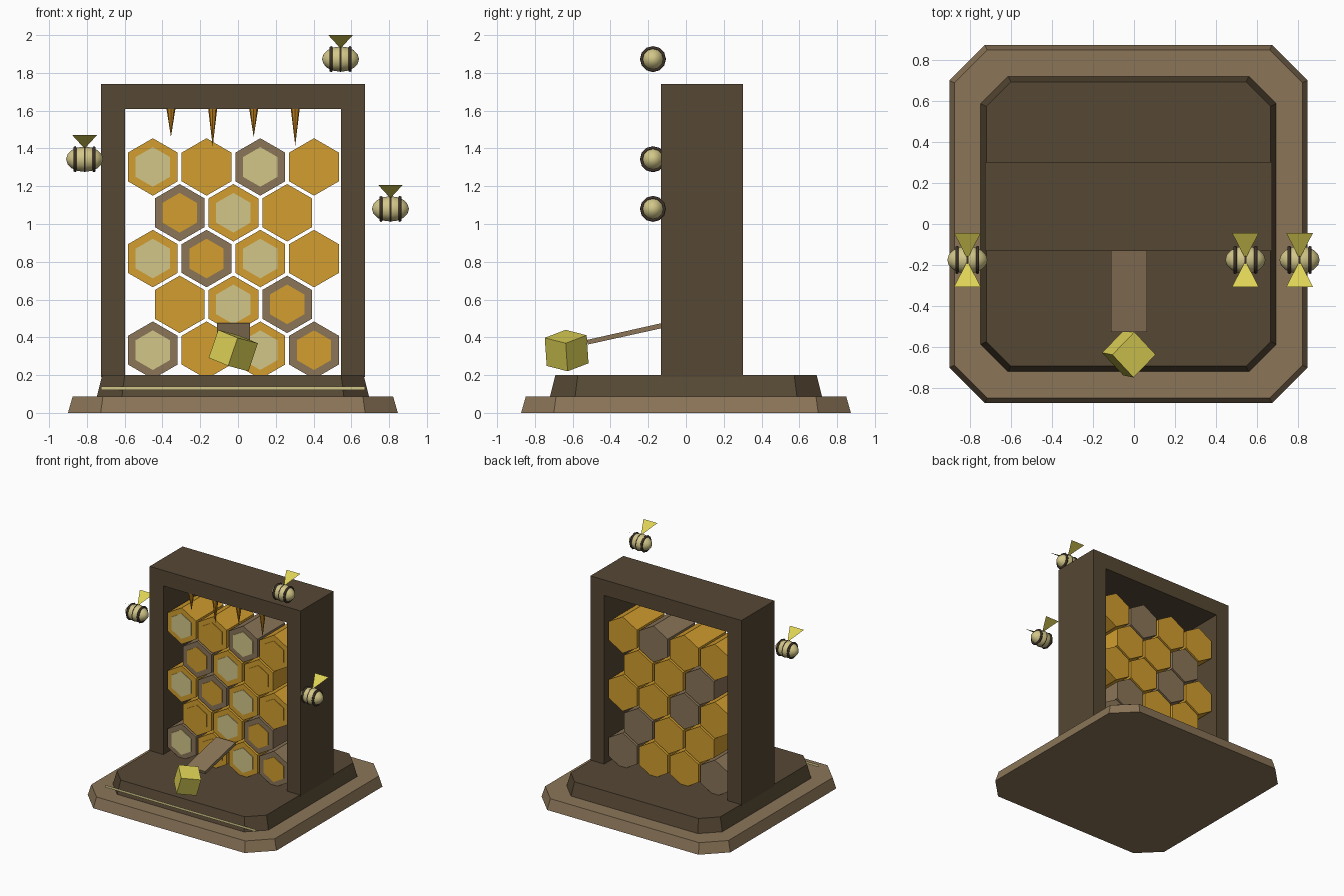
import bpy, bmesh, math
from mathutils import Matrix, Vector

if "Cube" in bpy.data.objects:
    bpy.data.objects.remove(bpy.data.objects["Cube"])


def material(name, rgb):
    m = bpy.data.materials.new(name)
    lin = [((c / 255 + 0.055) / 1.055) ** 2.4 for c in rgb]
    m.diffuse_color = (*lin, 1)
    m.use_nodes = True
    m.node_tree.nodes["Principled BSDF"].inputs["Base Color"].default_value = m.diffuse_color
    return m


DARK = material("dark wood", (86, 72, 52))
WOOD = material("light wood", (139, 117, 88))
HONEY = material("honey orange", (210, 157, 46))
PALE = material("pale wax", (210, 198, 136))
AMBER = material("amber drip", (194, 130, 28))
STRIPE = material("dark stripe", (62, 50, 42))
YELLOW = material("bright yellow", (222, 210, 86))

CX = -0.027            # middle of the stand


def mesh_object(name, verts, faces, mat):
    me = bpy.data.meshes.new(name)
    me.from_pydata([tuple(v) for v in verts], [], faces)
    me.materials.append(mat)
    ob = bpy.data.objects.new(name, me)
    bpy.context.collection.objects.link(ob)
    return ob


def loft(name, lower, upper, mat):
    """Closed solid between two outlines with the same point count."""
    n = len(lower)
    faces = [tuple(reversed(range(n))), tuple(range(n, 2 * n))]
    faces += [(i, (i + 1) % n, n + (i + 1) % n, n + i) for i in range(n)]
    ob = mesh_object(name, list(lower) + list(upper), faces, mat)
    bm = bmesh.new()
    bm.from_mesh(ob.data)
    bmesh.ops.recalc_face_normals(bm, faces=bm.faces)
    bm.to_mesh(ob.data)
    bm.free()
    return ob


def octagon(half, cut, z):
    pts = [(half, -cut), (half, cut), (cut, half), (-cut, half),
           (-half, cut), (-half, -cut), (-cut, -half), (cut, -half)]
    return [(CX + x, y, z) for x, y in pts]


def hexagon(x, y, z, r):
    return [(x + r * math.sin(i * math.pi / 3), y, z + r * math.cos(i * math.pi / 3))
            for i in range(6)]


# Stepped stand with chamfered corners
loft("base_plinth", octagon(0.873, 0.70, 0), octagon(0.848, 0.688, 0.088), WOOD)
loft("upper_plinth", octagon(0.72, 0.587, 0.088), octagon(0.692, 0.573, 0.2), DARK)
mesh_object("front_strip", [(-0.725, -0.725, 0.12), (0.672, -0.725, 0.12),
                            (0.672, -0.725, 0.14), (-0.725, -0.725, 0.14)],
            [(0, 1, 2, 3)], PALE)

# Open frame: an arch profile extruded through its depth
arch = [(-0.725, 0.19), (-0.725, 1.74), (0.672, 1.74), (0.672, 0.19),
        (0.545, 0.19), (0.545, 1.61), (-0.598, 1.61), (-0.598, 0.19)]
loft("hive_frame", [(x, -0.132, z) for x, z in arch],
     [(x, 0.303, z) for x, z in arch], DARK)

# Honeycomb: first letter is the cell wall, second is its filling
rows = ["hp hh wp hh", "wh hp hh", "hp wh hp hh", "hh hp wh", "wp hh hp wh"]
mats = {"h": HONEY, "w": WOOD, "p": PALE}
FRONT, BACK = -0.1, 0.262
for r, row in enumerate(rows):
    z = 1.302 - 0.2425 * r
    x0 = -0.451 + 0.1422 * (r % 2)
    for c, (wall, fill) in enumerate(row.split()):
        x = x0 + 0.2845 * c
        loft("comb_cell", hexagon(x, FRONT, z, 0.152), hexagon(x, BACK, z, 0.152), mats[wall])
        loft("cell_filling", hexagon(x, FRONT - 0.005, z, 0.105),
             hexagon(x, FRONT + 0.002, z, 0.105), mats[fill])

# Honey drips hanging from the top bar
for x, tip in ((-0.355, 1.46), (-0.134, 1.41), (0.083, 1.46), (0.303, 1.415)):
    ring = [(x + 0.024 * math.cos(i * math.pi / 4),
             -0.108 + 0.024 * math.sin(i * math.pi / 4), 1.612) for i in range(8)]
    mesh_object("honey_drip", ring + [(x, -0.108, tip)],
                [tuple(range(8))] + [((i + 1) % 8, i, 8) for i in range(8)], AMBER)

# Sloping landing board
board = [(-0.52, 0.362), (-0.12, 0.45), (-0.125, 0.476), (-0.526, 0.386)]
loft("landing_board", [(-0.112, y, z) for y, z in board],
     [(0.063, y, z) for y, z in board], WOOD)

# Tumbled block in front of the board
up = Vector((0.319, -0.064, 0.945)).normalized()
side = Vector((0.108, 0.112, -0.03))
side = (side - up * side.dot(up)).normalized()
rot = Matrix((side, up.cross(side), up)).transposed()
h = 0.0785
square = [(-h, -h), (h, -h), (h, h), (-h, h)]
centre = Vector((-0.025, -0.632, 0.33))
loft("tumbled_block", [centre + rot @ Vector((x, y, -h)) for x, y in square],
     [centre + rot @ Vector((x, y, h)) for x, y in square], YELLOW)


# Bees: striped oval bodies with two flat wings
def bee(x, y, z):
    bpy.ops.mesh.primitive_uv_sphere_add(segments=12, ring_count=8, radius=1,
                                         location=(x, y, z), rotation=(0, math.pi / 2, 0))
    body = bpy.context.object
    body.name = "bee_body"
    body.scale = (0.067, 0.067, 0.098)
    body.data.materials.append(PALE)
    bpy.ops.object.shade_smooth()
    for dx in (-0.05, 0, 0.05):
        bpy.ops.mesh.primitive_torus_add(major_segments=12, minor_segments=6,
                                         major_radius=0.06, minor_radius=0.009,
                                         location=(x + dx, y, z),
                                         rotation=(0, math.pi / 2, 0))
        ring = bpy.context.object
        ring.name = "bee_stripe"
        ring.data.materials.append(STRIPE)
        bpy.ops.object.shade_smooth()
    for s in (-1, 1):
        tri = [(x, y + s * 0.005, z + 0.056), (x + 0.065, y + s * 0.131, z + 0.127),
               (x - 0.065, y + s * 0.131, z + 0.127)]
        mesh_object("bee_wing", tri, [(0, 1, 2) if s > 0 else (0, 2, 1)], YELLOW)


bee(0.543, -0.175, 1.873)
bee(-0.812, -0.175, 1.343)
bee(0.807, -0.175, 1.08)
